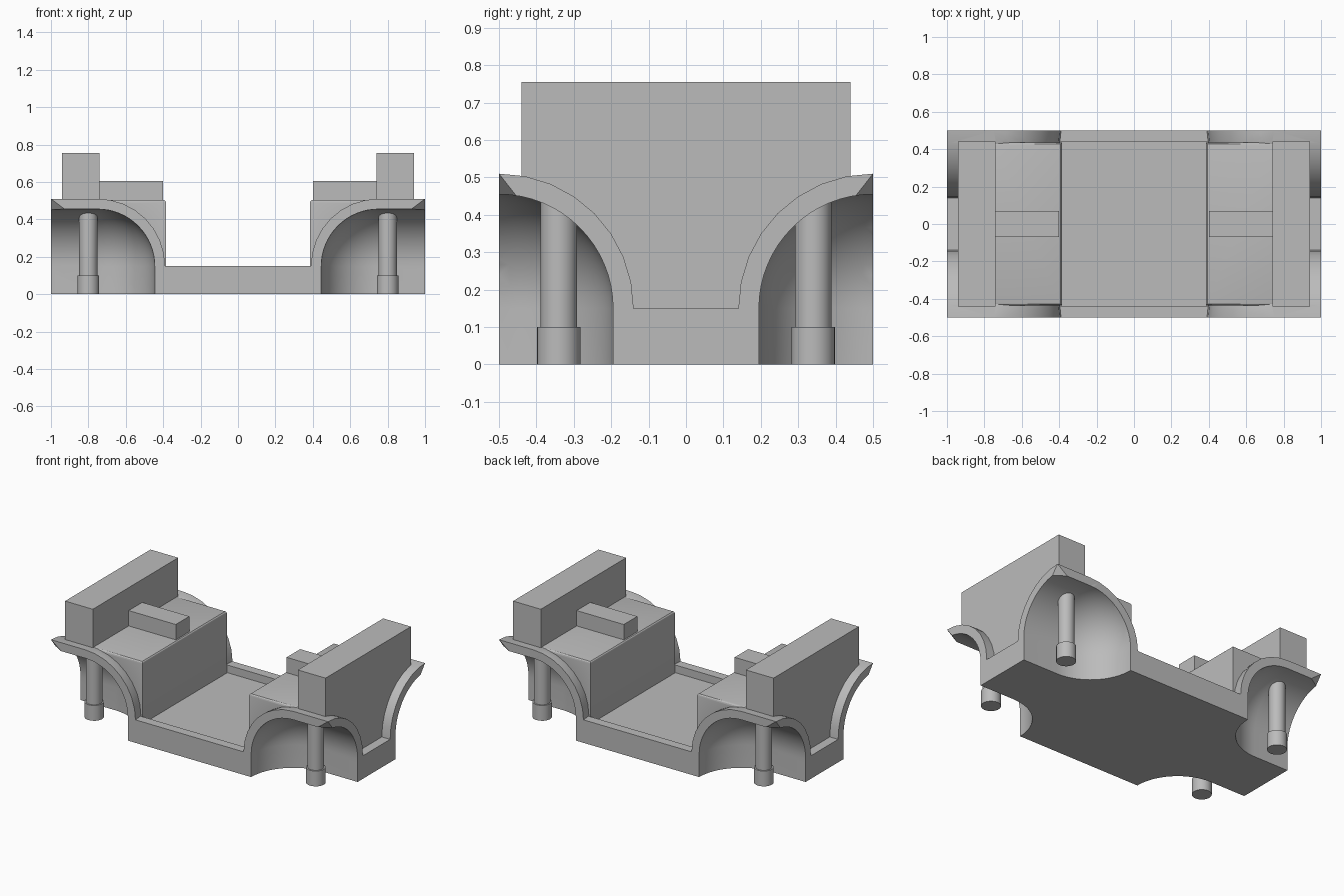
import bpy, bmesh
from mathutils import Vector

if "Cube" in bpy.data.objects:
    bpy.data.objects.remove(bpy.data.objects["Cube"], do_unlink=True)

grey = bpy.data.materials.new("plain grey")
grey.use_nodes = True
grey.diffuse_color = (0.5, 0.5, 0.5, 1)
grey.node_tree.nodes["Principled BSDF"].inputs["Base Color"].default_value = (0.5, 0.5, 0.5, 1)

ARCH = Vector((0.75, 0.5, 0.15))   # centre of each wheel arch
CORNERS = [(sx, sy) for sx in (-1, 1) for sy in (-1, 1)]


def make(name, bm):
    bmesh.ops.recalc_face_normals(bm, faces=bm.faces)
    mesh = bpy.data.meshes.new(name)
    bm.to_mesh(mesh)
    bm.free()
    mesh.materials.append(grey)
    obj = bpy.data.objects.new(name, mesh)
    bpy.context.collection.objects.link(obj)
    return obj


def box(name, low, high, bevel=0):
    bm = bmesh.new()
    bmesh.ops.create_cube(bm, size=1)
    for v in bm.verts:
        v.co = [l + (c + 0.5) * (h - l) for c, l, h in zip(v.co, low, high)]
    if bevel:
        edges = [e for e in bm.edges if all(v.co.z > high[2] - 0.01 for v in e.verts)]
        bmesh.ops.bevel(bm, geom=edges, offset=bevel, segments=3, profile=0.5, affect="EDGES")
    return make(name, bm)


def arch(name, radius, sides, stretch, bottom, clip, sx, sy):
    """Quarter dome stretched out to the end of the body and down to a base."""
    ball = bmesh.new()
    bmesh.ops.create_uvsphere(ball, u_segments=sides, v_segments=sides // 2, radius=radius)
    eps = 1e-4
    points = []
    for v in ball.verts:
        p = v.co
        if p.z < -eps or p.x > eps or (clip and p.y > eps):
            continue
        ends = [0, stretch] if p.x > -eps else [0]
        drops = [0, bottom - ARCH.z] if p.z < eps else [0]
        points += [p + ARCH + Vector((dx, 0, dz)) for dx in ends for dz in drops]
    ball.free()
    bm = bmesh.new()
    for p in points:
        bm.verts.new((p.x * sx, p.y * sy, p.z))
    hull = bmesh.ops.convex_hull(bm, input=bm.verts)
    loose = list({g for g in hull["geom_interior"] + hull["geom_unused"]
                  if isinstance(g, bmesh.types.BMVert)})
    bmesh.ops.delete(bm, geom=loose, context="VERTS")
    bmesh.ops.dissolve_limit(bm, angle_limit=0.002, verts=bm.verts, edges=bm.edges)
    return make(name, bm)


def combine(target, tool, operation):
    mod = target.modifiers.new("join", "BOOLEAN")
    mod.operation, mod.solver, mod.object = operation, "EXACT", tool
    bpy.context.view_layer.objects.active = target
    bpy.ops.object.modifier_apply(modifier=mod.name)
    bpy.data.objects.remove(tool, do_unlink=True)


def smooth(obj, angle=0.5):
    bpy.ops.object.select_all(action="DESELECT")
    obj.select_set(True)
    bpy.context.view_layer.objects.active = obj
    bpy.ops.object.shade_smooth_by_angle(angle=angle)


# Floor tray with raised side sills
body = box("body", (-1, -0.5, 0), (1, 0.5, 0.15))
combine(body, box("recess", (-0.6, -0.44, 0.1), (0.6, 0.44, 0.3)), "DIFFERENCE")

# Outer fenders
for sx, sy in CORNERS:
    combine(body, arch("fender", 0.36, 32, 0.25, 0.05, True, sx, sy), "UNION")

# End platforms and tall uprights
for sx in (-1, 1):
    def span(a, b):
        return sorted((a * sx, b * sx))
    x0, x1 = span(0.385, 0.9)
    combine(body, box("platform", (x0, -0.435, 0.05), (x1, 0.435, 0.505), 0.015), "UNION")
    x0, x1 = span(0.74, 0.94)
    combine(body, box("upright", (x0, -0.44, 0.06), (x1, 0.44, 0.755)), "UNION")

# Wheel wells
for sx, sy in CORNERS:
    combine(body, arch("well", 0.305, 64, 0.5, -0.1, False, sx, sy), "DIFFERENCE")
smooth(body)

# Centre ridges on the platforms
for sx, side in ((-1, "right"), (1, "left")):
    x0, x1 = sorted((0.4 * sx, 0.745 * sx))
    box(side + "_ridge", (x0, -0.07, 0.48), (x1, 0.07, 0.605))

# Posts with thicker feet
for sx, sy in CORNERS:
    side = ("left" if sx > 0 else "right") + ("_front" if sy < 0 else "_back")
    for part, radius, low, high in (("post", 0.049, 0.05, 0.445), ("foot", 0.058, 0, 0.1)):
        bpy.ops.mesh.primitive_cylinder_add(
            vertices=32, radius=radius, depth=high - low,
            location=(0.8 * sx, 0.34 * sy, (low + high) / 2))
        obj = bpy.context.object
        obj.name = side + "_" + part
        obj.data.materials.append(grey)
        smooth(obj)
